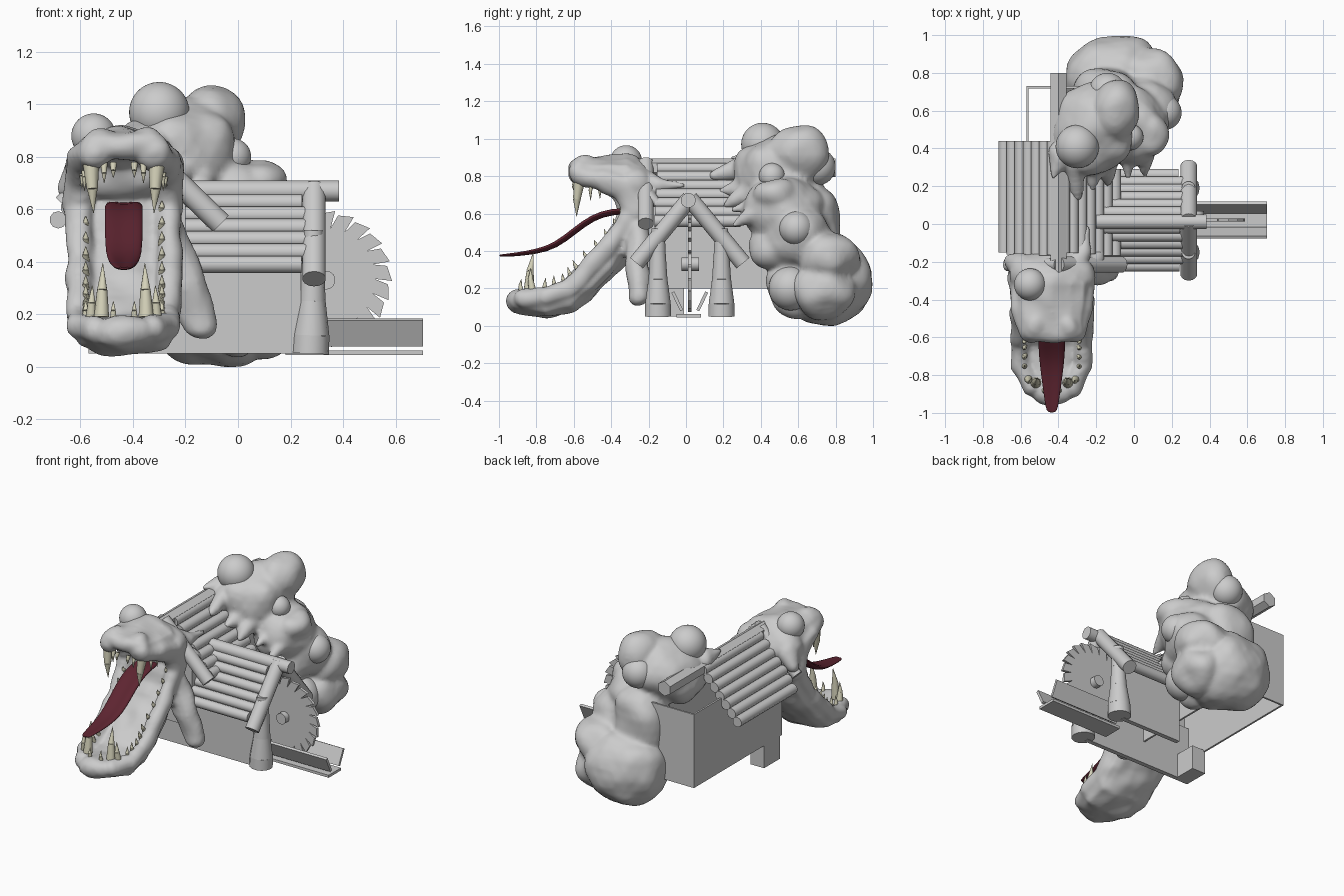
import bpy, bmesh, math, random
from mathutils import Vector, Matrix

if "Cube" in bpy.data.objects:
    bpy.data.objects.remove(bpy.data.objects["Cube"])
random.seed(4)

def finish(name, bm, mat=None, smooth=None):
    me = bpy.data.meshes.new(name)
    bmesh.ops.recalc_face_normals(bm, faces=bm.faces)
    bm.to_mesh(me); bm.free()
    ob = bpy.data.objects.new(name, me)
    bpy.context.collection.objects.link(ob)
    if mat: me.materials.append(mat)
    if smooth:
        bpy.ops.object.select_all(action='DESELECT')
        ob.select_set(True); bpy.context.view_layer.objects.active = ob
        bpy.ops.object.shade_smooth_by_angle(angle=math.radians(smooth))
    return ob

def material(name, col):
    m = bpy.data.materials.new(name); m.diffuse_color = (*col, 1); return m
ivory = material("ivory", (.68, .66, .5))
red = material("red", (.11, .018, .03))

def add_rod(bm, a, b, r1, r2=None, seg=14):
    a, b = Vector(a), Vector(b)
    m = Matrix.Translation((a + b) / 2) @ (b - a).to_track_quat('Z', 'Y').to_matrix().to_4x4()
    bmesh.ops.create_cone(bm, cap_ends=True, segments=seg, radius1=r1,
                          radius2=r1 if r2 is None else r2, depth=(b - a).length, matrix=m)

def rods(name, items, mat=None, seg=14):
    bm = bmesh.new()
    for it in items: add_rod(bm, *it, seg=seg)
    return finish(name, bm, mat, 40)

def box(name, lo, hi, rot_x=0):
    bm = bmesh.new()
    lo, hi = Vector(lo), Vector(hi)
    m = Matrix.Translation((lo + hi) / 2) @ Matrix.Rotation(rot_x, 4, 'X') @ Matrix.Diagonal((*(hi - lo), 1))
    bmesh.ops.create_cube(bm, size=1, matrix=m)
    return finish(name, bm)

def ball(bm, c, r, sub=3):
    r = r if isinstance(r, tuple) else (r, r, r)
    bmesh.ops.create_icosphere(bm, subdivisions=sub, radius=1,
                               matrix=Matrix.Translation(c) @ Matrix.Diagonal((*r, 1)))

def chain(bm, pts, n=6):
    # pts: x, y, z, width radius, radius
    for p, q in zip(pts, pts[1:]):
        for i in range(n + 1):
            x, y, z, w, r = (u + (v - u) * i / n for u, v in zip(p, q))
            ball(bm, (x, y, z), (w, r, r), 2)

def flesh(name, bm, bumps=.03, voxel=.014, scale=.13):
    ob = finish(name, bm)
    m = ob.modifiers.new("remesh", 'REMESH'); m.mode = 'VOXEL'; m.voxel_size = voxel; m.use_smooth_shade = True
    m = ob.modifiers.new("soften", 'SMOOTH'); m.iterations = 6
    tex = bpy.data.textures.new(name + "_bumps", 'CLOUDS'); tex.noise_scale = scale; tex.noise_depth = 0
    m = ob.modifiers.new("bumps", 'DISPLACE'); m.texture = tex; m.strength = bumps; m.mid_level = .5
    return ob

# main house: thin open walls
X0, X1, Y0, Y1, T = -.57, -.2, -.2, .73, .012
box("house_left_wall", (X0, Y0, .2), (X0 + T, Y1, .69))
box("house_right_wall", (X1 - T, Y0, .2), (X1, Y1, .66))
box("house_front_wall", (X0, Y0, .2), (X1, Y0 + T, .69))
box("house_back_wall", (X0, Y1 - T, .2), (X1, Y1, .69))

# main roof: ridge, rafters, logs along y
rods("house_ridge_beam", [((-.4, -.33, .845), (-.4, .8, .845), .05)], seg=6)
rods("house_rafters", [((-.4, -.215, .87), (-.065, -.215, .545), .043),
                       ((-.4, -.215, .87), (-.67, -.215, .62), .035)])
logs = []
for s, span in ((-1, .255), (1, .27)):
    for i in range(7):
        x = -.4 + s * (.03 + span * i / 6)
        z = .84 - .28 * i / 6
        e = random.uniform(-.01, .01)
        logs.append(((x, -.16 + e, z), (x, .44 if s < 0 else .3 + e, z), .033))
rods("house_roof_logs", logs, seg=10)

# side wing with the saw
CY = .02
box("wing_front_wall", (-.57, -.18, .05), (.24, -.15, .42))
box("wing_back_wall", (-.2, .16, .05), (.24, .19, .42))
box("wing_end_block", (-.57, -.18, .05), (-.47, -.01, .21))
rods("wing_ridge_beam", [((-.2, .012, .67), (.385, .012, .67), .04)])
rods("wing_rafters", [((.29, CY, .68), (.29, CY + s * .285, .335), .045) for s in (-1, 1)])
logs = []
for s in (-1, 1):
    for i in range(6):
        y, z = CY + s * (.04 + .2 * i / 5), .625 - .235 * i / 5
        logs.append(((-.2, y, z), (.25 + random.uniform(-.02, .04), y, z), .033))
rods("wing_roof_logs", logs, seg=10)
bm = bmesh.new()
for s in (-1, 1):
    y = CY + s * .17
    prof = [(.275, .05, .072), (.278, .12, .07), (.282, .25, .052), (.285, .38, .043), (.288, .52, .036)]
    for p, q in zip(prof, prof[1:]):
        add_rod(bm, (p[0], y, p[1]), (q[0], y, q[1]), p[2], q[2])
finish("wing_posts", bm, None, 40)

# circular saw blade and shaft
bm = bmesh.new()
N = 22
ring = []
for i in range(N):
    a = 2 * math.pi * i / N
    for r, da in ((.195, 0), (.262, -.03), (.248, .2)):
        ring.append(bm.verts.new((.325 + r * math.cos(a + da), CY - .008, .335 + r * math.sin(a + da))))
f = bm.faces.new(ring)
ext = bmesh.ops.extrude_face_region(bm, geom=[f])
bmesh.ops.translate(bm, vec=(0, .018, 0), verts=[v for v in ext['geom'] if isinstance(v, bmesh.types.BMVert)])
finish("saw_blade", bm)
rods("saw_shaft", [((.335, -.025, .33), (.335, .07, .33), .036)])

# chute under the blade
box("chute_floor", (.18, -.05, .045), (.705, .08, .062))
box("chute_side_front", (.2, -.055, .075), (.705, -.038, .185), .45)
box("chute_side_back", (.2, .078, .075), (.705, .095, .185), -.45)

# rear growth
bm = bmesh.new()
for c, r in [((-.21, .5, .82), (.22, .25, .2)), ((-.1, .6, .91), (.12, .18, .16)),
             ((-.02, .52, .62), (.19, .22, .19)), ((.04, .6, .48), (.18, .19, .18)),
             ((-.1, .765, .235), (.27, .24, .245)), ((.1, .76, .36), (.17, .17, .15)),
             ((.11, .74, .2), (.15, .17, .16)), ((-.15, .68, .52), (.19, .16, .25)),
             ((.0, .58, .22), (.12, .15, .17)), ((-.32, .48, .76), (.12, .18, .15)),
             ((.08, .48, .7), (.1, .12, .09)), ((-.02, .5, .42), (.16, .17, .13))]:
    ball(bm, c, r)
# drips creeping over the roofs
for a, b in [((-.32, .32, .84), (-.3, .14, .8)), ((-.4, .36, .88), (-.43, .24, .9)),
             ((-.2, .34, .76), (-.22, .19, .72)), ((-.05, .4, .66), (-.03, .26, .62)),
             ((.06, .42, .62), (.06, .26, .54)), ((-.14, .35, .72), (-.14, .21, .64))]:
    chain(bm, [(*a, .07, .07), (*b, .016, .016)], 10)
flesh("rear_growth", bm, .045, .014, .16)
bm = bmesh.new()
for c, r in [((-.3, .41, .97), .115), ((-.14, .7, .85), .1), ((.16, .59, .52), .092),
             ((.07, .56, .2), .118), ((-.02, .46, .8), .07)]:
    ball(bm, c, r, 4)
finish("rear_bulbs", bm, None, 60)

# head: skull, upper jaw, trough-shaped lower jaw
HX = -.435
jaw = [(-.89, .13), (-.75, .105), (-.62, .135), (-.52, .22), (-.40, .345), (-.30, .47), (-.25, .62)]
rim = [(-.86, .145), (-.75, .155), (-.63, .19), (-.55, .275), (-.43, .4), (-.33, .53), (-.28, .66)]
widths = [.12, .195, .2, .2, .205, .21, .21]
bm = bmesh.new()
ball(bm, (HX, -.28, .76), (.23, .13, .13))
chain(bm, [(HX, y, z, w, .07) for (y, z), w in zip(jaw, widths)])
chain(bm, [(HX, -.57, .845, .17, .06), (HX, -.45, .84, .19, .06), (HX, -.32, .82, .2, .1)])
for s in (-1, 1):
    chain(bm, [(HX + s * (.11 if i == 0 else .17), y, z, .05, .055) for i, (y, z) in enumerate(rim)])
    chain(bm, [(HX + s * .11, -.57, .81, .07, .06), (HX + s * .16, -.45, .79, .06, .06),
               (HX + s * .17, -.32, .73, .06, .08), (HX + s * .17, -.27, .62, .06, .08)])
    ball(bm, (HX + s * .08, -.54, .87), (.06, .06, .04))
# neck flesh and fingers gripping the house
chain(bm, [(-.28, -.26, .52, .08, .07), (-.21, -.26, .32, .09, .07), (-.14, -.25, .16, .07, .06)])
chain(bm, [(-.34, -.24, .8, .06, .06), (-.27, -.14, .75, .04, .04), (-.25, -.02, .75, .014, .014)], 10)
chain(bm, [(-.3, -.24, .7, .06, .06), (-.2, -.18, .67, .04, .04), (-.17, -.13, .65, .02, .02)], 10)
chain(bm, [(-.6, -.24, .74, .06, .08), (-.65, -.2, .68, .045, .045)])
flesh("monster_head", bm, .025, .012, .12)
bm = bmesh.new()
ball(bm, (-.55, -.32, .88), .085, 4)
finish("head_bulb", bm, None, 60)

# teeth
def tooth(base, tip, r):
    b, t = Vector(base), Vector(tip)
    mid = b.lerp(t, .5) + Vector((0, -.006, 0))
    return [(b, mid, r, r * .68), (mid, t, r * .68, .001)]
up, low = [], []
for s in (-1, 1):
    up += tooth((HX + s * .125, -.57, .77), (HX + s * .115, -.585, .585), .031)
    for x, y, l in [(.075, -.58, .04), (.04, -.59, .02), (.15, -.5, .07), (.16, -.45, .06), (.165, -.4, .05)]:
        up += tooth((HX + s * x, y, .775), (HX + s * x, y - .01, .74 - l), .014)
    low += tooth((HX + s * .085, -.84, .19), (HX + s * .08, -.815, .395), .029)
    low += tooth((HX + s * .125, -.82, .18), (HX + s * .12, -.83, .31), .022)
    low += tooth((HX + s * .04, -.88, .18), (HX + s * .04, -.88, .25), .014)
    for i in range(10):
        t = 1 + 4.3 * i / 9
        k = int(t); f = t - k
        y = rim[k][0] + (rim[k + 1][0] - rim[k][0]) * f
        z = rim[k][1] + (rim[k + 1][1] - rim[k][1]) * f
        l = .1 - .004 * i
        d = min(1, max(0, (t - 1) / 2))
        x = HX + s * .145
        low += tooth((x, y - .01 * d, z + .02), (x, y - l * .6 * d, z + l), .016)
rods("upper_teeth", up, ivory, 10)
rods("lower_teeth", low, ivory, 10)

# tongue: lofted oval with a groove
path = [(-.27, .62, .07), (-.4, .615, .074), (-.5, .585, .074), (-.6, .51, .074), (-.7, .43, .07),
        (-.8, .4, .058), (-.9, .385, .044), (-.97, .378, .034), (-1, .376, .022)]
bm = bmesh.new()
loops = []
for i, (y, z, w) in enumerate(path):
    p, q = path[max(i - 1, 0)], path[min(i + 1, len(path) - 1)]
    n = Vector((0, q[1] - p[1], p[0] - q[0])).normalized()
    loop = []
    for k in range(16):
        a = 2 * math.pi * k / 16
        h = .3 * w * math.sin(a) - (.2 * w * math.sin(a) ** 6 if math.sin(a) > 0 else 0)
        loop.append(bm.verts.new(Vector((HX + w * math.cos(a), y, z)) + n * h))
    loops.append(loop)
for a, b in zip(loops, loops[1:]):
    for k in range(16):
        bm.faces.new((a[k], a[(k + 1) % 16], b[(k + 1) % 16], b[k]))
bm.faces.new(loops[0]); bm.faces.new(loops[-1])
finish("tongue", bm, red, 60).modifiers.new("smooth", 'SUBSURF').levels = 1

for m in bpy.data.materials:
    if m.users and not m.is_grease_pencil:
        m.use_nodes = True
        m.node_tree.nodes["Principled BSDF"].inputs["Base Color"].default_value = m.diffuse_color
